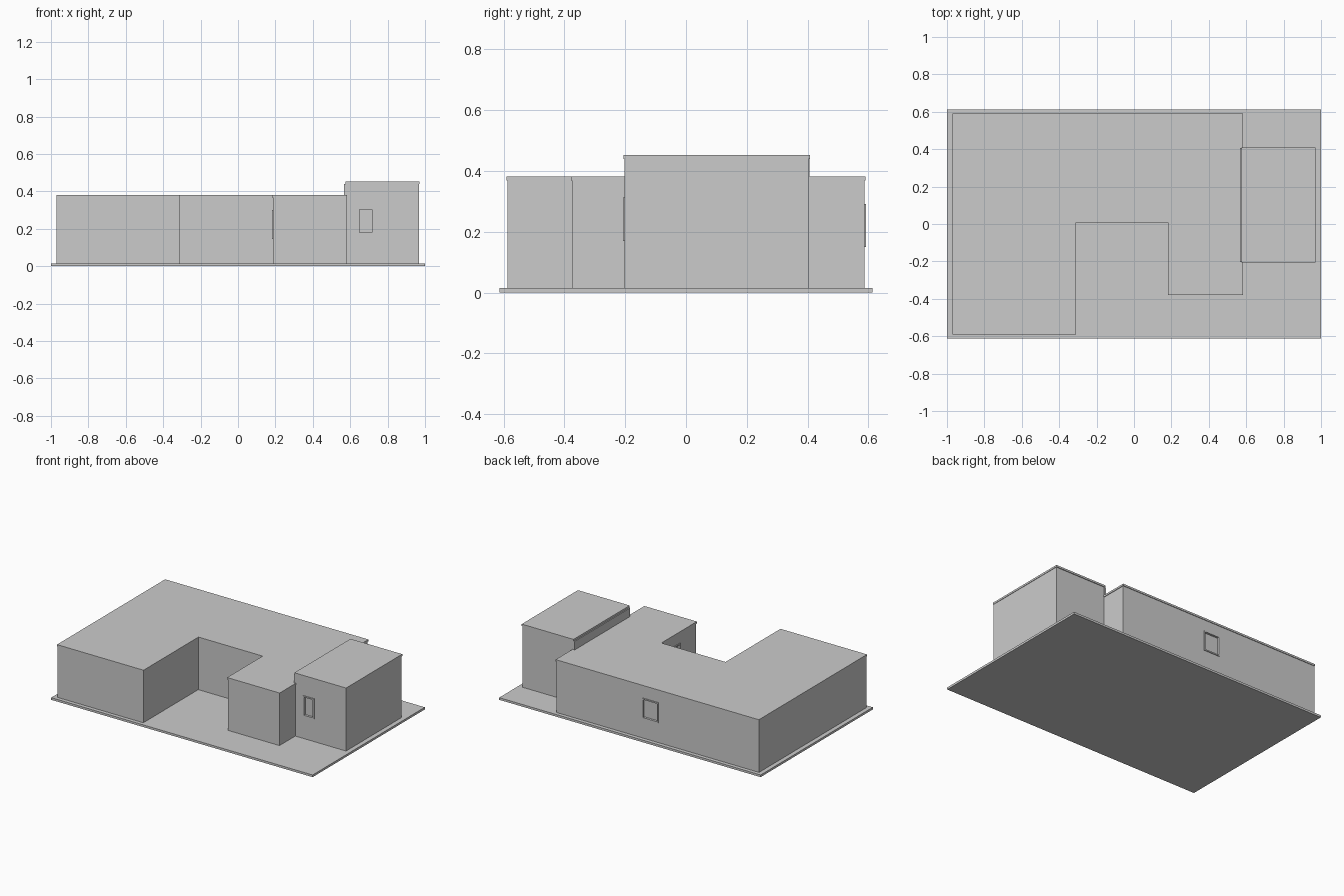
import bpy, bmesh

if "Cube" in bpy.data.objects:
    bpy.data.objects.remove(bpy.data.objects["Cube"])

grey = bpy.data.materials.new("plain grey")
grey.diffuse_color = (0.6, 0.6, 0.6, 1)
grey.use_nodes = True
grey.node_tree.nodes["Principled BSDF"].inputs["Base Color"].default_value = grey.diffuse_color


def prism(name, outline, z0, z1):
    """Extrude a flat outline between two heights."""
    bm = bmesh.new()
    base = bm.faces.new([bm.verts.new((x, y, z0)) for x, y in outline])
    ext = bmesh.ops.extrude_face_region(bm, geom=[base])["geom"]
    verts = [v for v in ext if isinstance(v, bmesh.types.BMVert)]
    bmesh.ops.translate(bm, verts=verts, vec=(0, 0, z1 - z0))
    bmesh.ops.recalc_face_normals(bm, faces=bm.faces)
    mesh = bpy.data.meshes.new(name)
    bm.to_mesh(mesh)
    bm.free()
    mesh.materials.append(grey)
    obj = bpy.data.objects.new(name, mesh)
    bpy.context.collection.objects.link(obj)
    return obj


def box(name, lo, hi):
    outline = [(lo[0], lo[1]), (hi[0], lo[1]), (hi[0], hi[1]), (lo[0], hi[1])]
    return prism(name, outline, lo[2], hi[2])


def cut(obj, cutter):
    mod = obj.modifiers.new("cut", 'BOOLEAN')
    mod.operation = 'DIFFERENCE'
    mod.solver = 'EXACT'
    mod.object = cutter
    cutter.hide_render = True
    cutter.hide_viewport = True


def house_outline(d):
    """Footprint of the main block, grown outward by d."""
    return [(-0.97 - d * 0.3, -0.587 - d), (-0.313 + d, -0.587 - d), (-0.313 + d, 0.013 - d),
            (0.186 - d, 0.013 - d), (0.186 - d, -0.375 - d), (0.58 + d, -0.375 - d),
            (0.58 + d, 0.587 + d), (-0.97 - d * 0.3, 0.587 + d)]


def window(name, wall, axis, sign, face, a, z):
    """Recessed opening with a thin raised frame; axis is the wall normal."""
    def points(u0, u1, z0, z1, out, inn):
        d = sorted((face + sign * out, face - sign * inn))
        if axis == 'y':
            return (u0, d[0], z0), (u1, d[1], z1)
        return (d[0], u0, z0), (d[1], u1, z1)

    t = 0.009
    cut(wall, box(name + "_cutter", *points(a[0] + t, a[1] - t, z[0] + t, z[1] - t, 0.02, 0.010)))
    bars = {"left": (a[0], a[0] + t, z[0], z[1]), "right": (a[1] - t, a[1], z[0], z[1]),
            "bottom": (a[0] + t, a[1] - t, z[0], z[0] + t), "top": (a[0] + t, a[1] - t, z[1] - t, z[1])}
    for side, bar in bars.items():
        box(name + "_frame_" + side, *points(*bar, 0.005, 0.0))


# Ground slab
box("ground_slab", (-1, -0.613, 0), (1, 0.613, 0.015))

# Main block with its flat overhanging roof
house = prism("main_walls", house_outline(0), 0.015, 0.368)
prism("main_roof", house_outline(0.004), 0.368, 0.381)

# Taller side block, roof and ledge
tower = box("tall_block_walls", (0.581, -0.202, 0.015), (0.968, 0.403, 0.440))
box("tall_block_roof", (0.575, -0.206, 0.440), (0.971, 0.408, 0.453))
box("tall_block_ledge", (0.568, -0.202, 0.381), (0.581, 0.406, 0.440))

# Windows
window("tall_block_window", tower, 'y', -1, -0.202, (0.64, 0.725), (0.17, 0.312))
window("back_window", house, 'y', 1, 0.587, (-0.20, -0.075), (0.15, 0.292))
window("courtyard_window", house, 'x', -1, 0.186, (-0.20, -0.075), (0.145, 0.30))
